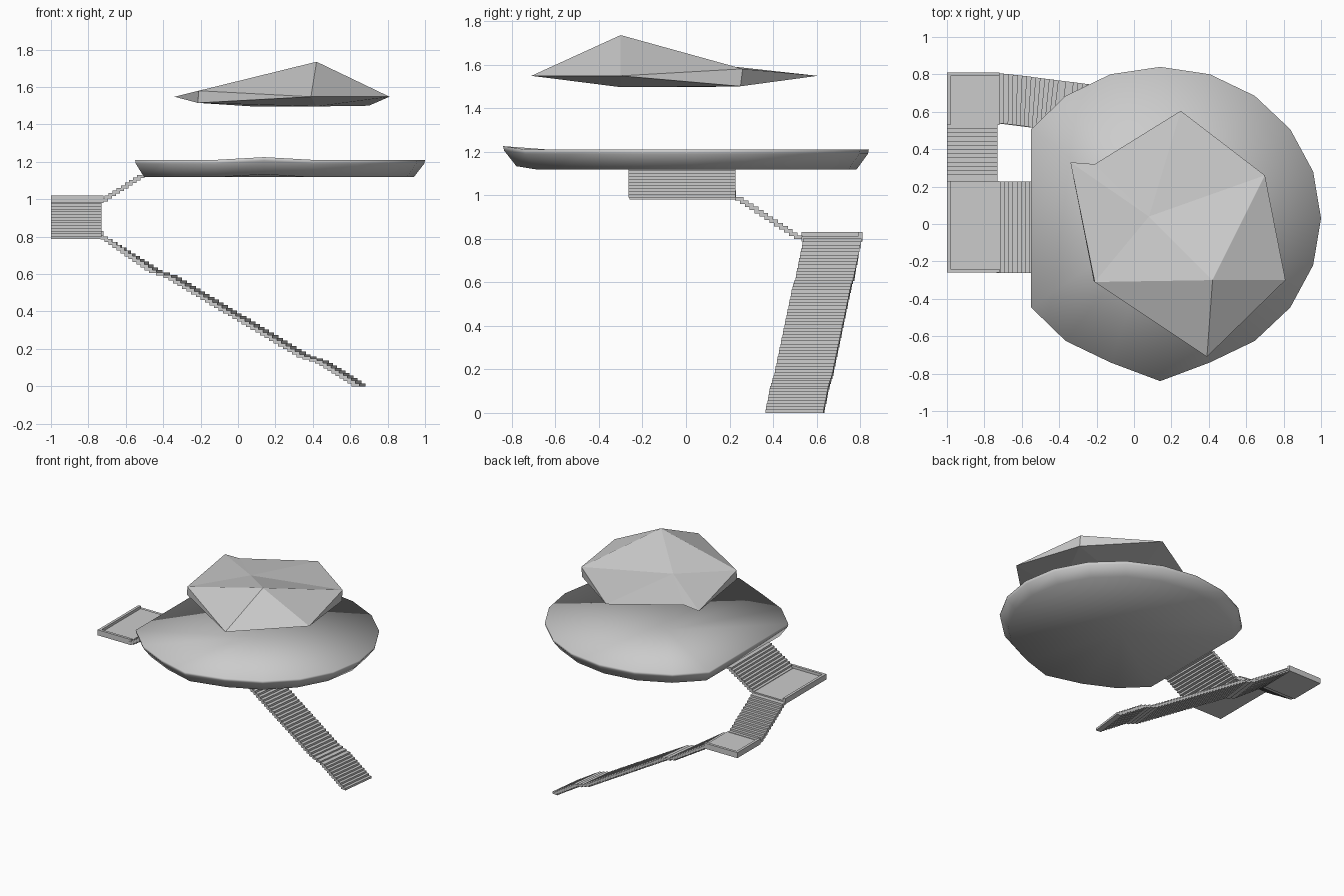
import bpy, bmesh, math
from mathutils import Vector, Matrix

if "Cube" in bpy.data.objects:
    bpy.data.objects.remove(bpy.data.objects["Cube"])


def finish(name, bm):
    bmesh.ops.recalc_face_normals(bm, faces=bm.faces[:])
    me = bpy.data.meshes.new(name)
    bm.to_mesh(me)
    bm.free()
    ob = bpy.data.objects.new(name, me)
    bpy.context.collection.objects.link(ob)
    return ob


def add_box(bm, center, size, turn=0.0):
    m = (Matrix.Translation(center) @ Matrix.Rotation(turn, 4, 'Z')
         @ Matrix.Diagonal((*size, 1.0)))
    bmesh.ops.create_cube(bm, size=1, matrix=m)


def span_box(bm, x0, x1, y0, y1, z0, z1):
    add_box(bm, ((x0 + x1) / 2, (y0 + y1) / 2, (z0 + z1) / 2),
            (x1 - x0, y1 - y0, z1 - z0))


# Platform: a 20-sided smooth shallow dish with a straight cut on the stair side
cx, cy, r = 0.14, 0.03, 0.86
outline = []
for i in range(20):
    a = 2 * math.pi * i / 20 - math.pi / 2
    x, y = cx + r * math.cos(a), cy + 0.81 * math.sin(a)
    if x > -0.6:
        outline.append([max(x, -0.55), y, 0.0])
outline[0] = [cx, -0.84, 0.015]          # slightly lifted front corner
bm = bmesh.new()
rings = []
for scale, z in ((0.93, 1.118), (0.995, 1.19), (1.0, 1.21)):
    rings.append([bm.verts.new((cx + (x - cx) * scale, cy + (y - cy) * scale, z + dz))
                  for x, y, dz in outline])
n = len(outline)
for lo, hi in zip(rings, rings[1:]):
    for i in range(n):
        j = (i + 1) % n
        bm.faces.new((lo[i], lo[j], hi[j], hi[i]))
for ring, z in ((rings[0], 1.118), (rings[-1], 1.16)):
    c = bm.verts.new((cx, cy, z))
    for i in range(n):
        bm.faces.new((ring[i], ring[(i + 1) % n], c))
platform = finish("platform", bm)
for p in platform.data.polygons:
    p.use_smooth = True

# Faceted canopy: named corner points, capitals on top, lower case underneath
pts = {
    "P": (0.42, -0.30, 1.735), "H": (0.08, 0.04, 1.61),
    "A": (-0.21, -0.31, 1.58), "D": (0.70, 0.26, 1.58),
    "F": (0.39, -0.71, 1.548), "R": (0.81, -0.30, 1.548),
    "B": (0.25, 0.605, 1.548), "N": (-0.21, 0.32, 1.555), "L": (-0.34, 0.33, 1.548),
    "p": (0.42, -0.30, 1.496), "h": (0.08, 0.04, 1.496),
    "a": (-0.215, -0.305, 1.515), "d": (0.70, 0.25, 1.50),
}
bm = bmesh.new()
v = {k: bm.verts.new(co) for k, co in pts.items()}
for tri in ("PAF PFR PRD PDH PHA HDB HBN HNL HLA "
            "paF pFR pRd pdh pha hdB hBN hNL hLa "
            "AaF AaL DdR DdB").split():
    bm.faces.new([v[k] for k in tri])
finish("canopy", bm)

# Landings: slab with a low kerb on the two outer sides
for name, y0, y1, z, kerb_y in (("upper_landing", -0.26, 0.23, 0.979, -0.26),
                                ("lower_landing", 0.53, 0.81, 0.788, 0.79)):
    bm = bmesh.new()
    span_box(bm, -1.0, -0.72, y0, y1, z, z + 0.022)
    span_box(bm, -1.0, -0.98, y0, y1, z, z + 0.042)
    span_box(bm, -0.98, -0.72, kerb_y, kerb_y + 0.02, z, z + 0.042)
    finish(name, bm)


# Flights of thin overlapping treads along a path of (point, treads to next)
def flight(name, path, size, turn=0.0):
    bm = bmesh.new()
    centers = []
    for (a, count), (b, _) in zip(path, path[1:]):
        centers += [Vector(a).lerp(Vector(b), i / count) for i in range(count)]
    centers.append(Vector(path[-1][0]))
    for i, c in enumerate(centers):
        ease = min(1.0, (len(centers) - 1 - i) / 12)   # straighten at the landing
        add_box(bm, c, size, turn * ease)
    finish(name, bm)


def on_line(x, z):
    return (x, 0.50 + (0.65 - x) * 0.126, z)


flight("long_flight", [(on_line(0.645, 0.008), 9), (on_line(0.45, 0.13), 3),
                       (on_line(0.35, 0.163), 29), (on_line(-0.36, 0.587), 2),
                       (on_line(-0.44, 0.613), 12), (on_line(-0.715, 0.793), 0)],
       (0.042, 0.268, 0.016), math.radians(-7))
flight("middle_flight", [((-0.865, 0.515, 0.806), 12), ((-0.865, 0.245, 0.983), 0)],
       (0.27, 0.04, 0.016))
flight("top_flight", [((-0.715, -0.018, 0.997), 9), ((-0.52, -0.018, 1.122), 0)],
       (0.04, 0.49, 0.016))
